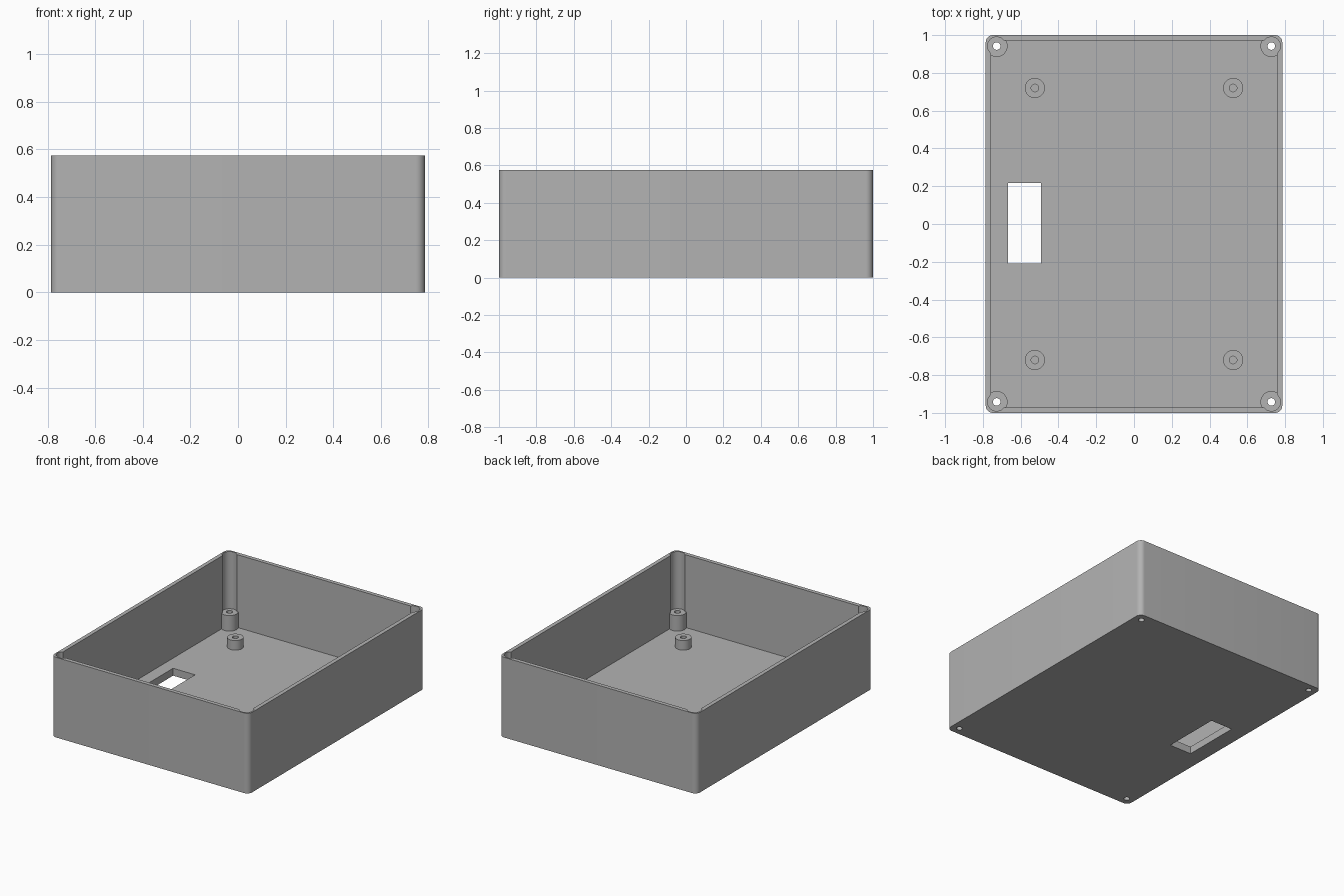
import bpy
import bmesh

if "Cube" in bpy.data.objects:
    bpy.data.objects.remove(bpy.data.objects["Cube"])

W, L, H = 1.57, 2.0, 0.575        # outer size
WALL, FLOOR = 0.029, 0.053
POST_TOP, STANDOFF_TOP = 0.165, 0.122

grey = bpy.data.materials.new("grey_plastic")
grey.diffuse_color = (0.45, 0.45, 0.45, 1)
grey.use_nodes = True
grey.node_tree.nodes["Principled BSDF"].inputs["Base Color"].default_value = grey.diffuse_color


def finish(name, bm):
    mesh = bpy.data.meshes.new(name)
    bm.to_mesh(mesh)
    bm.free()
    mesh.materials.append(grey)
    obj = bpy.data.objects.new(name, mesh)
    bpy.context.collection.objects.link(obj)
    return obj


def block(name, x0, x1, y0, y1, z0, z1, radius=0):
    """Box between limits, optionally with rounded vertical edges."""
    bm = bmesh.new()
    bmesh.ops.create_cube(bm, size=1)
    for v in bm.verts:
        v.co = (x1 if v.co.x > 0 else x0,
                y1 if v.co.y > 0 else y0,
                z1 if v.co.z > 0 else z0)
    if radius:
        edges = [e for e in bm.edges
                 if abs(e.verts[0].co.z - e.verts[1].co.z) > 0.01]
        bmesh.ops.bevel(bm, geom=edges, offset=radius, segments=10,
                        profile=0.5, affect='EDGES')
    return finish(name, bm)


def rod(name, x, y, r, z0, z1):
    """Vertical cylinder between two heights."""
    bm = bmesh.new()
    bmesh.ops.create_cone(bm, cap_ends=True, segments=48, radius1=r,
                          radius2=r, depth=z1 - z0)
    bmesh.ops.translate(bm, verts=bm.verts, vec=(x, y, (z0 + z1) / 2))
    return finish(name, bm)


def combine(target, tool, operation):
    mod = target.modifiers.new(tool.name, 'BOOLEAN')
    mod.object = tool
    mod.operation = operation
    mod.solver = 'EXACT'
    bpy.context.view_layer.objects.active = target
    bpy.ops.object.modifier_apply(modifier=mod.name)
    bpy.data.objects.remove(tool)


# open tray with rounded outer corners
tray = block("enclosure_tray", -W / 2, W / 2, -L / 2, L / 2, 0, H, 0.038)
combine(tray, block("cavity", -W / 2 + WALL, W / 2 - WALL, -L / 2 + WALL,
                    L / 2 - WALL, FLOOR, H + 0.1), 'DIFFERENCE')

# rectangular opening in the floor
combine(tray, block("floor_opening", -0.667, -0.492, -0.21, 0.216,
                    -0.1, 0.1), 'DIFFERENCE')

for sx in (-1, 1):
    for sy in (-1, 1):
        # corner screw post, driver groove above it, and through hole
        x, y = sx * 0.727, sy * 0.942
        combine(tray, rod("corner_post", x, y, 0.0575, 0.02, POST_TOP), 'UNION')
        combine(tray, rod("groove", x, y, 0.048, POST_TOP, H + 0.1), 'DIFFERENCE')
        combine(tray, rod("screw_hole", x, y, 0.02, -0.1, H), 'DIFFERENCE')
        # board standoff with a blind hole
        x, y = sx * 0.525, sy * 0.72
        combine(tray, rod("standoff", x, y, 0.053, 0.02, STANDOFF_TOP), 'UNION')
        combine(tray, rod("pilot_hole", x, y, 0.02, FLOOR + 0.003, 0.3), 'DIFFERENCE')

# smooth the round walls, keep the edges sharp
bpy.ops.object.select_all(action='DESELECT')
tray.select_set(True)
bpy.context.view_layer.objects.active = tray
bpy.ops.object.shade_smooth_by_angle()
